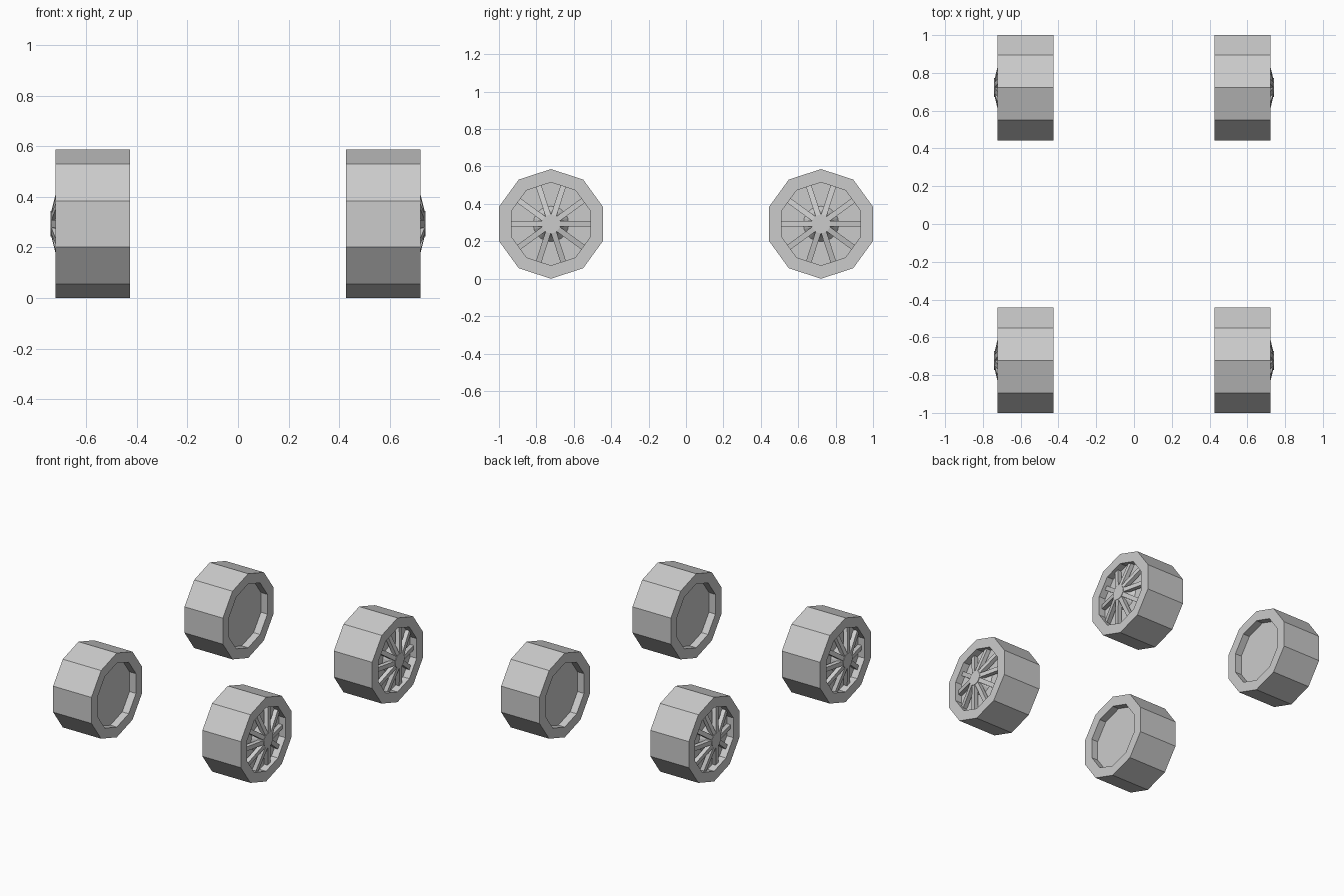
import bpy
import bmesh
from math import cos, sin, pi, tau
from mathutils import Vector

if "Cube" in bpy.data.objects:
    bpy.data.objects.remove(bpy.data.objects["Cube"], do_unlink=True)

grey = bpy.data.materials.new("light_grey")
grey.use_nodes = True
colour = (0.6, 0.6, 0.6, 1)
grey.diffuse_color = colour
grey.node_tree.nodes["Principled BSDF"].inputs["Base Color"].default_value = colour

RADIUS, INNER = 0.293, 0.222
OUT, IN = 0.722, 0.427      # outer and inner side planes of a wheel
RECESS = 0.05
AXLE_Y = 0.722
SIDES = 10


def radial(x, r, a):
    """Point at distance r and angle a (from straight up) around the axle."""
    return Vector((x, r * sin(a), r * cos(a)))


def finish(name, bm, side, y):
    for v in bm.verts:
        v.co = Vector((v.co.x * side, v.co.y + y, v.co.z + RADIUS))
    bmesh.ops.recalc_face_normals(bm, faces=bm.faces)
    mesh = bpy.data.meshes.new(name)
    bm.to_mesh(mesh)
    bm.free()
    mesh.materials.append(grey)
    bpy.context.collection.objects.link(bpy.data.objects.new(name, mesh))


def lathe(name, profile, sides, side, y):
    """Turn an (x, radius) profile about the axle and cap both ends."""
    bm = bmesh.new()
    rings = [[bm.verts.new(radial(x, r, tau * i / sides)) for i in range(sides)]
             for x, r in profile]
    for a, b in zip(rings, rings[1:]):
        for i in range(sides):
            j = (i + 1) % sides
            bm.faces.new((a[i], a[j], b[j], b[i]))
    bm.faces.new(rings[0])
    bm.faces.new(rings[-1])
    finish(name, bm, side, y)


def spokes(name, side, y):
    """Ten bars rising from the rim to the hub."""
    bm = bmesh.new()
    for k in range(SIDES):
        a = tau * (k + 0.5) / SIDES
        across = radial(0, 0.015, a + pi / 2)
        for v in bmesh.ops.create_cube(bm, size=2)["verts"]:
            r, top = (0.215, 0.698) if v.co.x > 0 else (0.045, 0.738)
            depth = 0 if v.co.z > 0 else 0.03
            v.co = radial(top - depth, r, a) + across * v.co.y
    finish(name, bm, side, y)


tyre = [(OUT - RECESS, INNER), (OUT, INNER), (OUT, RADIUS),
        (IN, RADIUS), (IN, INNER), (IN + RECESS, INNER)]
hub = [(OUT - RECESS - 0.01, 0.095), (OUT - RECESS, 0.095), (0.728, 0.05), (0.74, 0.05)]

for end, y in (("front", -AXLE_Y), ("rear", AXLE_Y)):
    for hand, side in (("left", 1), ("right", -1)):
        prefix = f"{end}_{hand}_"
        lathe(prefix + "wheel", tyre, SIDES, side, y)
        lathe(prefix + "hub", hub, 20, side, y)
        spokes(prefix + "spokes", side, y)
